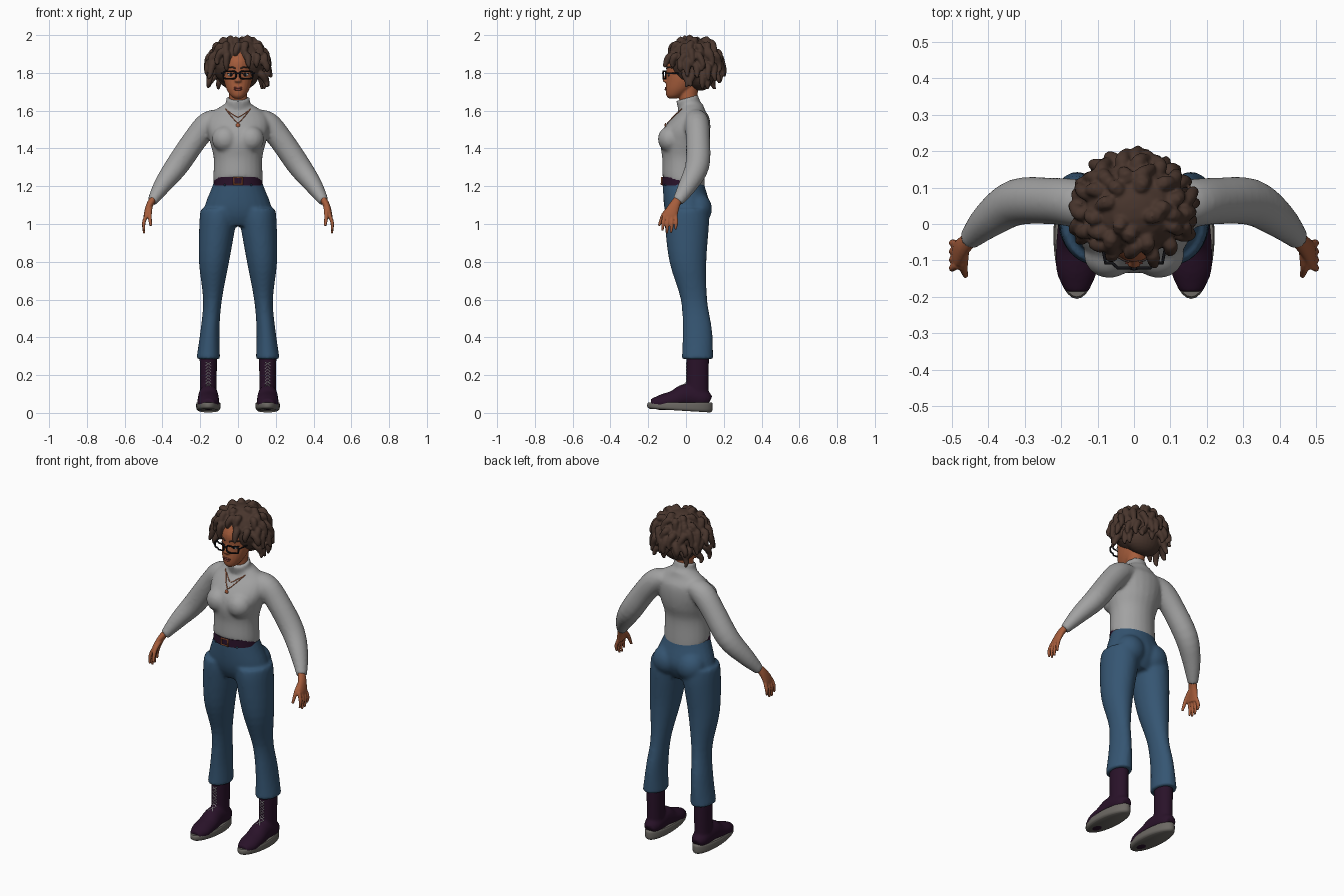
import bpy, bmesh, math, random
from mathutils import Vector, Matrix

cube = bpy.data.objects.get("Cube")
if cube:
    bpy.data.objects.remove(cube)
random.seed(4)
X, Y, Z = Vector((1, 0, 0)), Vector((0, 1, 0)), Vector((0, 0, 1))


def material(name, r, g, b):
    m = bpy.data.materials.new(name)
    m.use_nodes = True
    m.diffuse_color = (r, g, b, 1)
    bsdf = m.node_tree.nodes["Principled BSDF"]
    bsdf.inputs["Base Color"].default_value = (r, g, b, 1)
    bsdf.inputs["Roughness"].default_value = 0.8
    return m


SKIN = material("warm brown skin", 0.38, 0.11, 0.045)
HAIR = material("dark brown hair", 0.065, 0.036, 0.026)
KNIT = material("grey knit", 0.36, 0.36, 0.36)
DENIM = material("blue denim", 0.036, 0.092, 0.17)
LEATHER = material("dark plum leather", 0.022, 0.006, 0.022)
RUBBER = material("grey rubber", 0.15, 0.14, 0.125)
WHITE = material("off white", 0.65, 0.65, 0.65)
BLACK = material("black frame", 0.006, 0.006, 0.008)
COPPER = material("copper", 0.42, 0.12, 0.05)
LIP = material("lip red brown", 0.22, 0.05, 0.035)


def catmull(rows, steps=4):
    """Smooth list of rows through the given ones."""
    out, n = [], len(rows)
    for i in range(n - 1):
        a, b, c, d = rows[max(i - 1, 0)], rows[i], rows[i + 1], rows[min(i + 2, n - 1)]
        for k in range(steps):
            t = k / steps
            out.append([0.5 * (2 * q + (r - p) * t + (2 * p - 5 * q + 4 * r - s) * t * t
                        + (3 * q - p - 3 * r + s) * t ** 3) for p, q, r, s in zip(a, b, c, d)])
    return out + [list(rows[-1])]


def loft(bm, rows, flat=True, ref=Y, sides=24):
    """Closed skin over ellipses; a row is x, y, z, width, depth and slope."""
    rows = catmull([tuple(r) + (0,) * (6 - len(r)) for r in rows])
    rings = []
    for i, (x, y, z, a, b, slope) in enumerate(rows):
        p, q = rows[max(i - 1, 0)], rows[min(i + 1, len(rows) - 1)]
        t = Z if flat else (Vector(q[:3]) - Vector(p[:3])).normalized()
        v = (ref - t * ref.dot(t)).normalized()
        u = v.cross(t)
        ring = []
        for k in range(sides):
            w = math.tau * k / sides
            off = u * a * math.cos(w) + v * b * math.sin(w)
            ring.append(bm.verts.new(Vector((x, y, z)) + off + Z * slope * off.y))
        rings.append(ring)
    faces = [bm.faces.new(rings[0]), bm.faces.new(rings[-1])]
    for lo, hi in zip(rings, rings[1:]):
        faces += [bm.faces.new((lo[k - 1], lo[k], hi[k], hi[k - 1])) for k in range(sides)]
    bmesh.ops.recalc_face_normals(bm, faces=faces)


def ball(bm, centre, size):
    bmesh.ops.create_uvsphere(bm, u_segments=24, v_segments=14, radius=1,
                              matrix=Matrix.Translation(centre) @ Matrix.Diagonal((*size, 1)))


def finish(name, bm, mat, voxel=0, smooth=4):
    """Turn bmesh into an object, optionally fusing its volumes into one skin."""
    me = bpy.data.meshes.new(name)
    bm.to_mesh(me)
    bm.free()
    me.materials.append(mat)
    ob = bpy.data.objects.new(name, me)
    bpy.context.collection.objects.link(ob)
    bpy.ops.object.select_all(action="DESELECT")
    bpy.context.view_layer.objects.active = ob
    ob.select_set(True)
    if voxel:
        mod = ob.modifiers.new("fuse", "REMESH")
        mod.mode, mod.voxel_size = "VOXEL", voxel
        mod = ob.modifiers.new("soften", "SMOOTH")
        mod.factor, mod.iterations = 0.5, smooth
        for label in ("fuse", "soften"):
            bpy.ops.object.modifier_apply(modifier=label)
        ob.data.shade_smooth()
    else:
        bpy.ops.object.shade_smooth_by_angle(angle=math.radians(50))
    return ob


def wire(name, pts, radius, mat, cyclic=False):
    cu = bpy.data.curves.new(name, "CURVE")
    cu.dimensions, cu.bevel_depth, cu.bevel_resolution = "3D", radius, 2
    sp = cu.splines.new("POLY")
    sp.points.add(len(pts) - 1)
    for p, co in zip(sp.points, pts):
        p.co = (*co, 1)
    sp.use_cyclic_u, cu.use_fill_caps = cyclic, True
    cu.materials.append(mat)
    bpy.context.collection.objects.link(bpy.data.objects.new(name, cu))


def front_of(ob, x, z, lift=0.002):
    """Point on the front surface of an object."""
    hit, loc, _, _ = ob.ray_cast(Vector((x, -1, z)), Y)
    return Vector((x, (loc.y if hit else -0.05) - lift, z))


# Sweater: torso, bust, sleeves and collar
bm = bmesh.new()
loft(bm, [(0, -.013, 1.212, .131, .111, -.3), (0, -.014, 1.25, .131, .112, -.2), (0, -.014, 1.35, .129, .112),
          (0, -.008, 1.43, .148, .128), (0, .004, 1.5, .165, .125), (0, .025, 1.56, .16, .1),
          (0, .032, 1.6, .125, .07), (0, .03, 1.635, .07, .06)])
loft(bm, [(0, .03, 1.59, .072, .066, .2), (0, .016, 1.63, .066, .06, .25), (0, .006, 1.668, .062, .058, .3)])
for s in (1, -1):
    ball(bm, (s * .068, -.083, 1.45), (.07, .066, .07))
    loft(bm, [(s * .09, .05, 1.56, .05, .06), (s * .155, .057, 1.53, .066, .066), (s * .225, .063, 1.45, .064, .064),
              (s * .322, .06, 1.31, .062, .064), (s * .40, .01, 1.205, .047, .05),
              (s * .455, -.045, 1.118, .027, .03)], flat=False)
sweater = finish("sweater", bm, KNIT, .01)

# Trousers: hips, seat and flared legs
bm = bmesh.new()
loft(bm, [(0, -.015, 1.235, .123, .105), (0, -.01, 1.19, .14, .112), (0, .005, 1.1, .175, .122),
          (0, .005, 1.04, .18, .108), (0, .003, .99, .15, .08)])
for s in (1, -1):
    ball(bm, (s * .078, .06, 1.08), (.085, .078, .085))
    loft(bm, [(s * .098, .005, 1.08, .1, .115), (s * .108, .005, 1.0, .097, .117), (s * .127, .01, .8, .08, .098),
              (s * .135, .042, .6, .05, .07), (s * .148, .06, .44, .05, .078), (s * .158, .061, .284, .063, .083)])
finish("trousers", bm, DENIM, .01)

# Belt with buckle and loops
bm = bmesh.new()
loft(bm, [(0, -.02, 1.205, .13, .108), (0, -.02, 1.25, .125, .106)], sides=32)
belt = finish("belt", bm, LEATHER)
wire("belt_buckle", [front_of(belt, x, z, .003) for x, z in
     ((-.022, 1.21), (.022, 1.21), (.022, 1.246), (-.022, 1.246))], .005, COPPER, True)
for s in (1, -1):
    wire("belt_loop", [front_of(belt, s * .07, z) for z in (1.205, 1.25)], .005, DENIM)

# Boots, soles and laces
for s, side in ((1, "left"), (-1, "right")):
    bm = bmesh.new()
    loft(bm, [(s * .157, .06, .05, .045, .06), (s * .157, .06, .15, .044, .06), (s * .157, .062, .32, .047, .06)])
    loft(bm, [(s * .157, .125, .06, .03, .03), (s * .157, .09, .075, .048, .05), (s * .157, 0, .09, .052, .062),
              (s * .157, -.06, .07, .057, .05), (s * .157, -.13, .055, .056, .042),
              (s * .157, -.185, .05, .032, .024)], flat=False, ref=Z)
    boot = finish(side + "_boot", bm, LEATHER, .008)
    bm = bmesh.new()
    loft(bm, [(s * .157, -.032, .012, .054, .16, -.06), (s * .157, -.032, .022, .063, .172, -.05),
              (s * .157, -.032, .047, .064, .173), (s * .157, -.032, .056, .06, .168)], sides=32)
    finish(side + "_sole", bm, RUBBER)
    for edge in (1, -1):
        wire(side + "_lace", [front_of(boot, s * .157 + edge * .014 * (-1) ** i, .14 + .016 * i)
                              for i in range(9)], .0025, WHITE)

# Hands: palm, fingers and thumb
for s, side in ((1, "left"), (-1, "right")):
    bm = bmesh.new()
    loft(bm, [(s * .445, -.037, 1.14, .019, .021), (s * .468, -.06, 1.1, .018, .028),
              (s * .483, -.08, 1.055, .015, .037), (s * .488, -.086, 1.03, .012, .036)], flat=False)
    for i, tip in enumerate((.965, .95, .953, .972)):
        y = -.113 + .019 * i
        loft(bm, [(s * .484, y, 1.05, .01, .011), (s * .499, y - .008 + .004 * i, 1.005, .0095, .01),
                  (s * .497, y - .012 + .004 * i, tip, .006, .006)], flat=False, sides=12)
    loft(bm, [(s * .466, -.075, 1.09, .014, .014), (s * .468, -.118, 1.05, .012, .012),
              (s * .462, -.143, .99, .007, .007)], flat=False, sides=12)
    finish(side + "_hand", bm, SKIN, .004, 2)

# Head with neck, nose and cheeks
bm = bmesh.new()
loft(bm, [(0, -.07, 1.664, .018, .02), (0, -.058, 1.68, .04, .046), (0, -.035, 1.715, .061, .073),
          (0, -.013, 1.76, .075, .091), (0, 0, 1.8, .08, .102), (0, .01, 1.86, .08, .112), (0, .02, 1.92, .06, .09)])
loft(bm, [(0, .03, 1.6, .052, .05), (0, .012, 1.67, .049, .049), (0, .02, 1.74, .05, .05)])
loft(bm, [(0, -.096, 1.8, .008, .01), (0, -.106, 1.775, .012, .014), (0, -.108, 1.757, .019, .016),
          (0, -.1, 1.748, .012, .01)], sides=12)
head = finish("head", bm, SKIN, .005, 3)

# Face details
bm = bmesh.new()
ball(bm, front_of(head, 0, 1.721, 0), (.025, .005, .005))
ball(bm, front_of(head, 0, 1.712, 0), (.021, .006, .006))
finish("lips", bm, LIP)
for s in (1, -1):
    for name, size, lift, mat in (("eye", (.018, .004, .008), 0, WHITE), ("iris", (.008, .004, .008), .002, BLACK)):
        bm = bmesh.new()
        ball(bm, front_of(head, s * .037, 1.79, lift), size)
        finish(name, bm, mat)
    wire("upper_lashes", [front_of(head, s * (.018 + .01 * i), 1.795 + .004 * math.sin(i * math.pi / 4))
                          for i in range(5)], .002, BLACK)
    wire("eyebrow", [front_of(head, s * (.014 + .013 * i), 1.824 + .007 * math.sin(i * .8))
                     for i in range(5)], .004, HAIR)

    # Spectacle rim and temple
    rim = []
    for k in range(28):
        c, q = math.cos(math.tau * k / 28), math.sin(math.tau * k / 28)
        u, v = (math.copysign(abs(e) ** .5, e) for e in (c, q))
        rim.append((s * (.044 + .034 * u), -.121 + .014 * (u > .4), 1.789 + .02 * v))
    wire("spectacle_rim", rim, .0045, BLACK, True)
    wire("spectacle_temple", [(s * .078, -.107, 1.797), (s * .087, -.06, 1.798), (s * .086, .02, 1.797)], .004, BLACK)
wire("spectacle_bridge", [(-.012, -.121, 1.795), (0, -.124, 1.798), (.012, -.121, 1.795)], .004, BLACK)

# Necklaces and pendant
for wide, top, low in ((.066, 1.61, 1.535), (.055, 1.6, 1.565)):
    wire("necklace", [front_of(sweater, wide * k / 10, low + (top - low) * abs(k / 10) ** 1.2)
                      for k in range(-10, 11)], .0025, COPPER)
bm = bmesh.new()
ball(bm, front_of(sweater, 0, 1.522), (.011, .005, .013))
finish("pendant", bm, COPPER)

# Hair: rounded mass with drooping locks
bm = bmesh.new()
centre, size = Vector((0, .042, 1.856)), Vector((.142, .128, .13))
ball(bm, centre, size)
ball(bm, (0, .075, 1.79), (.11, .075, .085))
for elev, count in ((1.15, 7), (.75, 13), (.35, 17), (-.05, 18), (-.45, 17)):
    for k in range(count):
        az = math.tau * (k + random.uniform(-.3, .3)) / count
        turn = abs((az + math.pi) % math.tau - math.pi)
        if turn < (.3 if elev > .3 else .85 if elev > -.2 else 1.15) and elev < .5:
            continue
        e = elev + random.uniform(-.12, .12)
        d = Vector((math.sin(az) * math.cos(e), -math.cos(az) * math.cos(e), math.sin(e)))
        out = Vector((d.x, d.y, 0)).normalized()
        side = Z.cross(out) * random.uniform(-.025, .025)
        drop, reach = random.uniform(.03, .05), random.uniform(.006, .022)
        root = centre + d * size
        a = root - d * .03
        b = root + d * .006 + out * .006
        c = b + out * reach - Z * drop + side
        tip = c + out * random.uniform(-.01, .012) - Z * drop * .7 - side * .4
        loft(bm, [(*a, .02, .02), (*b, .02, .02), (*c, .0155, .0155), (*tip, .007, .007)],
             flat=False, ref=Z.cross(out), sides=10)
finish("hair", bm, HAIR, .0055, 2)
